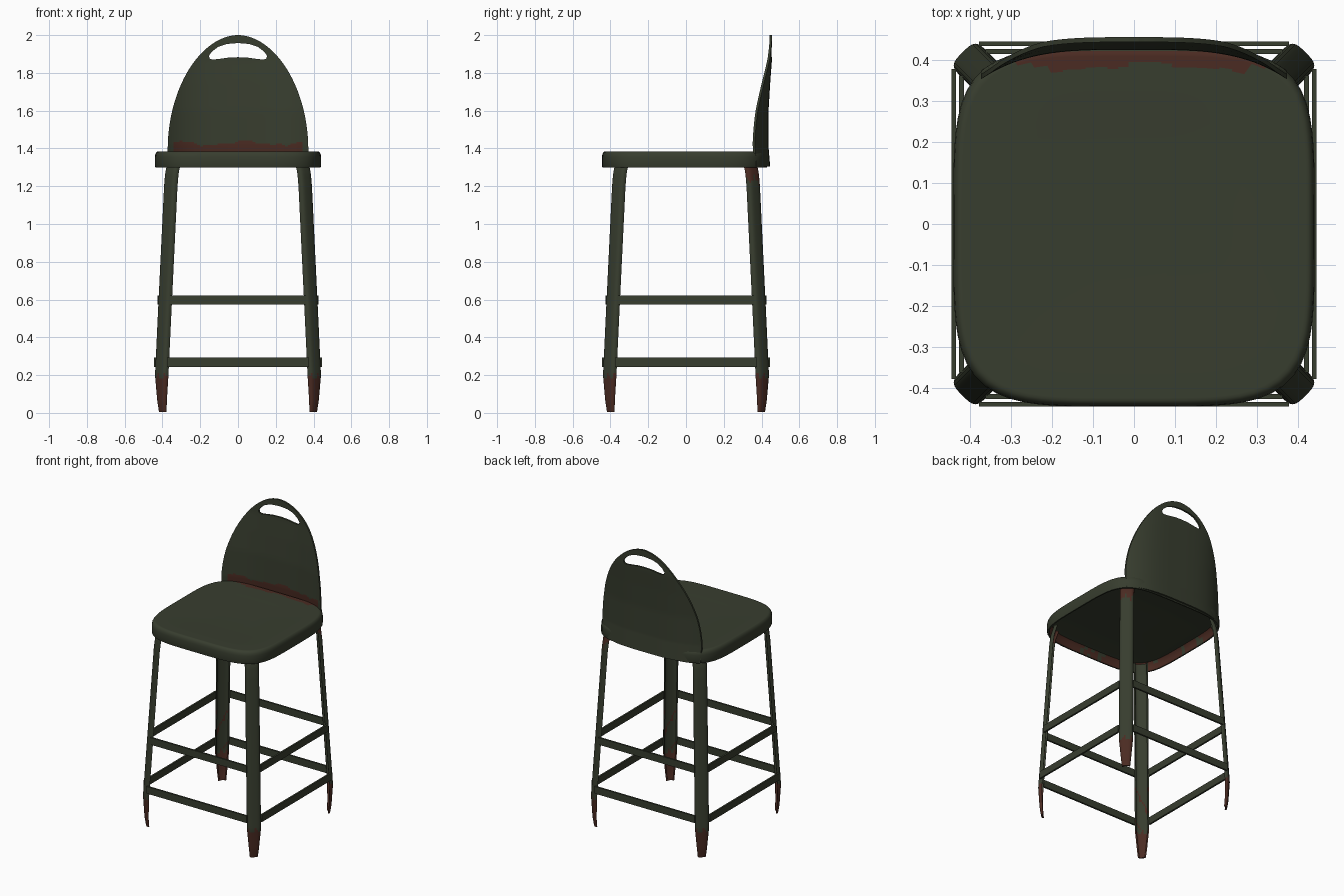
import bpy, bmesh, math
from math import sin, cos, pi, radians
from mathutils import Vector

cube = bpy.data.objects.get("Cube")
if cube:
    bpy.data.objects.remove(cube, do_unlink=True)


def material(name, rgb):
    m = bpy.data.materials.new(name)
    m.use_nodes = True
    m.diffuse_color = (*rgb, 1)
    m.node_tree.nodes["Principled BSDF"].inputs["Base Color"].default_value = (*rgb, 1)
    return m


PAINT = material("dark_green_paint", (0.039, 0.047, 0.028))
RUST = material("rust", (0.070, 0.024, 0.016))


def loft(name, loops):
    """Skin a row of equal closed loops and cap both ends."""
    bm = bmesh.new()
    rows = [[bm.verts.new(p) for p in loop] for loop in loops]
    n = len(rows[0])
    for a, b in zip(rows, rows[1:]):
        for i in range(n):
            j = (i + 1) % n
            bm.faces.new((a[i], a[j], b[j], b[i]))
    bm.faces.new(rows[0][::-1])
    bm.faces.new(rows[-1])
    bmesh.ops.recalc_face_normals(bm, faces=bm.faces)
    mesh = bpy.data.meshes.new(name)
    bm.to_mesh(mesh)
    bm.free()
    obj = bpy.data.objects.new(name, mesh)
    bpy.context.collection.objects.link(obj)
    return obj


def activate(obj):
    bpy.ops.object.select_all(action="DESELECT")
    obj.select_set(True)
    bpy.context.view_layer.objects.active = obj


def finish(obj, rusty=None):
    """Paint, rust by rule, and smooth."""
    obj.data.materials.clear()
    obj.data.materials.append(PAINT)
    if rusty:
        obj.data.materials.append(RUST)
        for f in obj.data.polygons:
            f.material_index = int(rusty(f.center, f.normal))
    activate(obj)
    bpy.ops.object.shade_smooth_by_angle(angle=radians(35))


def interp(points, t):
    """Piecewise linear lookup in rows of (key, value, ...)."""
    for a, b in zip(points, points[1:]):
        if t <= b[0]:
            k = max(0, (t - a[0]) / (b[0] - a[0]))
            return [u + (v - u) * k for u, v in zip(a[1:], b[1:])]
    return points[-1][1:]


def wave(t):
    return sin(17 * t + 1) + 0.5 * sin(41 * t) + 0.3 * sin(83 * t + 2)


# Seat: a pressed pan with a rolled rim and a hollow underside
def seat_ring(scale, z, n=96):
    ring = []
    for i in range(n):
        a = 2 * pi * (i + 0.5) / n
        c, s = cos(a), sin(a)
        r = scale / (abs(c) ** 4.5 + abs(s) ** 4.5) ** (1 / 4.5)
        ring.append((0.44 * r * c, 0.4375 * r * s - 0.0075, z))
    return ring


under = [(0.3, 1.362), (0.85, 1.362), (0.94, 1.355), (0.965, 1.34),
         (0.97, 1.32), (0.975, 1.3)]
rim = [(0.995, 1.3), (1, 1.306), (1, 1.355), (0.995, 1.37), (0.98, 1.381), (0.965, 1.385)]
top = [(0.95 - 0.01 * i, 1.385) for i in range(15)] + [(0.6, 1.382), (0.3, 1.38)]
seat = loft("seat", [seat_ring(s, z) for s, z in under + rim + top])


def seat_rust(c, n):
    if n.z > 0.7 and c.z > 1.37:
        return c.y > 0.383 + 0.009 * wave(c.x) and -0.31 < c.x < 0.37
    inner = c.z < 1.358 and (c.x * n.x + c.y * n.y) < 0
    return inner and wave(c.x + 2 * c.y) > -0.7


finish(seat, seat_rust)

# Backrest: a thin curved shell, narrowing to a rounded top
CENTRE = [(1.3, 0.446), (1.42, 0.436), (1.6, 0.437), (1.75, 0.446), (1.87, 0.455), (2.0, 0.455)]


def back_loop(z):
    w = 0.372 * max(0, 1 - (max(z - 1.4, 0) / 0.6) ** 1.93) ** 0.52
    w = max(w, 0.012)
    y0 = interp(CENTRE, z)[0]
    cols = [w * (i / 24 - 1) for i in range(49)]

    def y(x):
        return y0 - 0.07 * (abs(x) / 0.37) ** 3.5
    front = [(x, y(x) - 0.012, z) for x in cols]
    back = [(x, y(x), z) for x in reversed(cols)]
    return front + back


levels = [1.305 + 0.008 * i for i in range(20)]
levels += [1.465 + 0.535 * sin(pi / 2 * i / 36) for i in range(37)]
backrest = loft("backrest", [back_loop(z) for z in levels])

# Hand grip slot cut through the backrest
half = [(0, 1.958), (0.06, 1.953), (0.105, 1.938), (0.138, 1.913), (0.154, 1.89),
        (0.15, 1.876), (0.135, 1.87), (0.1, 1.874), (0.05, 1.881), (0, 1.883)]
slot = half + [(-x, z) for x, z in half[-2:0:-1]]
cutter = loft("grip_cutter", [[(x, y, z) for x, z in slot] for y in (0.3, 0.6)])
cutter.hide_render = True
cut = backrest.modifiers.new("grip_slot", "BOOLEAN")
cut.operation = "DIFFERENCE"
cut.solver = "EXACT"
cut.object = cutter
activate(backrest)
bpy.ops.object.modifier_apply(modifier=cut.name)
bpy.data.objects.remove(cutter, do_unlink=True)
finish(backrest, lambda c, n: n.y < -0.3 and abs(c.x) < 0.345
       and c.z < 1.427 + 0.01 * wave(c.x))

# Legs: splayed diagonal channels with pinched, inward-bent feet
LEG = [(0.005, 0.406, 0.025), (0.06, 0.412, 0.031), (0.2, 0.418, 0.044),
       (0.6, 0.399, 0.044), (1.2, 0.370, 0.044), (1.27, 0.364, 0.044), (1.335, 0.35, 0.044)]


def leg_loop(z, sx, sy):
    r, hw = interp(LEG, z)
    out = Vector((sx, sy, 0)).normalized()
    side = Vector((-out.y, out.x, 0))
    base = Vector((sx * r, sy * r, z))
    depth = 0.6 * hw
    steps = [i / 6 - 1 for i in range(13)]
    outer = [base + side * hw * sin(pi / 2 * s) - out * depth * abs(s) ** 3 for s in steps]
    inner = [base + side * (hw - 0.008) * sin(pi / 2 * s)
             - out * (0.008 + (depth - 0.008) * abs(s) ** 3) for s in reversed(steps)]
    return outer + inner


for sx, side_name in ((1, "left"), (-1, "right")):
    for sy, end_name in ((-1, "front"), (1, "back")):
        zs = [0.005 + 1.33 * i / 90 for i in range(91)]
        leg = loft(f"{end_name}_{side_name}_leg", [leg_loop(z, sx, sy) for z in zs])

        def leg_rust(c, n, sx=sx, sy=sy):
            across = sx * c.x - sy * c.y
            if c.z < 0.195 + 0.015 * wave(6 * across):
                return True
            if sx == 1 and c.z > 1.24 + 0.02 * wave(5 * across):
                return sy == 1 or n.x * sx + n.y * sy < 0
            inside = n.x * sx + n.y * sy < -0.3
            return inside and c.z < 0.5 and wave(c.z * 2 + across * 3) > 1.1

        finish(leg, leg_rust)


# Rungs: two levels of flat bars on all four sides
def rung(name, z, dist, reach, axis, sign):
    a, b = sign * dist, sign * (dist - 0.012)
    loops = []
    for t in (-reach, reach):
        pts = [(a, z - 0.024), (a, z + 0.024), (b, z + 0.024), (b, z - 0.024)]
        loops.append([(t, d, h) if axis == "y" else (d, t, h) for d, h in pts])
    finish(loft(name, loops))


for level, z, dist, reach in (("lower", 0.268, 0.445, 0.377), ("upper", 0.597, 0.426, 0.362)):
    for label, axis, sign in (("front", "y", -1), ("back", "y", 1),
                              ("left", "x", 1), ("right", "x", -1)):
        rung(f"{level}_{label}_rung", z, dist, reach, axis, sign)
